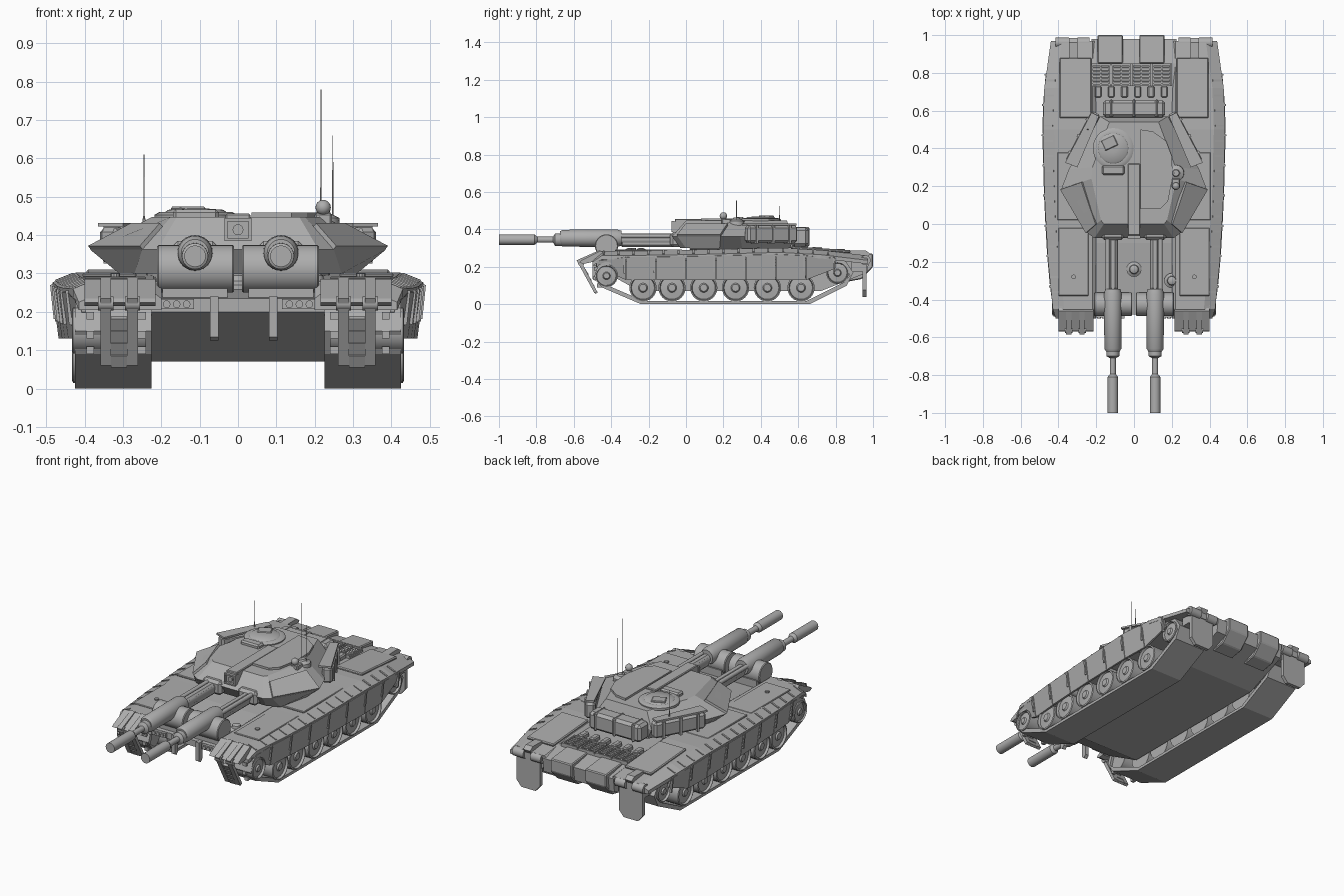
import bpy, bmesh
from math import sin, cos, pi, radians
from mathutils import Vector, Matrix

if "Cube" in bpy.data.objects:
    bpy.data.objects.remove(bpy.data.objects["Cube"], do_unlink=True)

GREY = (0.42, 0.42, 0.42, 1)
paint = bpy.data.materials.new("grey_paint")
paint.use_nodes = True
paint.diffuse_color = GREY
paint.node_tree.nodes["Principled BSDF"].inputs["Base Color"].default_value = GREY


def finish(name, bm, mirror=False, smooth=False, bevel=0):
    bmesh.ops.recalc_face_normals(bm, faces=bm.faces)
    me = bpy.data.meshes.new(name)
    bm.to_mesh(me)
    bm.free()
    me.materials.append(paint)
    ob = bpy.data.objects.new(name, me)
    bpy.context.collection.objects.link(ob)
    if smooth:
        bpy.context.view_layer.objects.active = ob
        bpy.ops.object.select_all(action="DESELECT")
        ob.select_set(True)
        bpy.ops.object.shade_smooth_by_angle(angle=radians(35))
    if bevel:
        m = ob.modifiers.new("bevel", "BEVEL")
        m.width, m.segments = bevel, 1
    if mirror:
        ob.modifiers.new("mirror", "MIRROR")
    return ob


def loft(name, rings, closed=False, **kw):
    """Skin a list of equal-length point rings, capping the ends."""
    bm = bmesh.new()
    rows = [[bm.verts.new(p) for p in r] for r in rings]
    n = len(rows[0])
    pairs = list(zip(rows, rows[1:])) + ([(rows[-1], rows[0])] if closed else [])
    for a, b in pairs:
        for i in range(n):
            j = (i + 1) % n
            bm.faces.new((a[i], a[j], b[j], b[i]))
    if not closed:
        bm.faces.new(rows[0])
        bm.faces.new(rows[-1])
    return finish(name, bm, **kw)


def prism(name, yz, x0, x1, **kw):
    return loft(name, [[(x, y, z) for y, z in yz] for x in (x0, x1)], **kw)


def slab(name, xy, z0, z1, **kw):
    return loft(name, [[(x, y, z) for x, y in xy] for z in (z0, z1)], **kw)


def box(name, centre, size, rot=(0, "Z"), **kw):
    bm = bmesh.new()
    m = Matrix.Translation(centre) @ Matrix.Rotation(radians(rot[0]), 4, rot[1])
    bmesh.ops.create_cube(bm, size=1, matrix=m @ Matrix.Diagonal((*size, 1)))
    return finish(name, bm, **kw)


def lathe(name, centre, axis, profile, n=24, **kw):
    """Turn (distance, radius) pairs round an axis through centre."""
    q = Vector(axis).to_track_quat("Z", "Y")
    rings = [[Vector(centre) + q @ Vector((r * cos(2 * pi * i / n), r * sin(2 * pi * i / n), d))
              for i in range(n)] for d, r in profile]
    return loft(name, rings, smooth=True, **kw)


X, Y, Z = (1, 0, 0), (0, 1, 0), (0, 0, 1)

# Hull tub, engine deck and nose
prism("hull", [(-.25, .07), (.72, .07), (.97, .17), (.98, .25), (.85, .275), (.5, .285),
               (-.1, .275), (-.36, .25), (-.48, .235), (-.48, .2)], -.225, .225)
slab("turret_ring", [(.24 * cos(a * pi / 16), .27 + .24 * sin(a * pi / 16)) for a in range(32)], .26, .31)

# Track bands, with a hollow inside for the wheels
path = [(-.24, 0), (.66, 0), (.86, .1), (.895, .17), (.85, .235), (.5, .255),
        (-.4, .24), (-.47, .21), (-.49, .15), (-.45, .09)]
mid = Vector((.2, .13))
inner = [(y + (.018 if y < mid.x else -.018), z + (.016 if z < mid.y else -.016)) for y, z in path]
loft("track_band", [[(x, y, z) for y, z in p] for x, p in
                    ((.225, path), (.425, path), (.425, inner), (.225, inner))], closed=True, mirror=True)
for y, z in ((-.46, .1), (-.48, .14), (-.478, .19)):
    for x in (.25, .385):
        box("track_lug", (x, y, z), (.02, .03, .02), mirror=True)

# Road wheels, idler and drive wheel
wheels = [(y, .088, .073) for y in (-.23, -.075, .095, .265, .435, .615)]
for y, z, r in wheels + [(-.425, .152, .06), (.81, .168, .06)]:
    lathe("road_wheel", (0, y, z), X, [(.24, r), (.43, r), (.433, r * .9), (.42, r * .84),
          (.424, r * .34), (.432, r * .26), (.432, r * .05)], mirror=True)
for y in (-.1, .2, .5):
    lathe("return_roller", (0, y, .215), X, [(.25, .022), (.41, .022)], n=12, mirror=True)

# Fenders, bowed outward along their length
stations = [(-.5, .415, .25), (-.45, .43, .285), (-.2, .455, .287), (.1, .472, .292),
            (.5, .483, .302), (.72, .475, .29), (.97, .44, .26)]


def fender_at(y):
    for a, b in zip(stations, stations[1:]):
        if a[0] <= y <= b[0]:
            t = (y - a[0]) / (b[0] - a[0])
            return a[1] + t * (b[1] - a[1]), a[2] + t * (b[2] - a[2])


loft("fender", [[(.2, y, z - .045), (.2, y, z - .015), (.22, y, z), (w - .06, y, z),
                 (w, y, z - .025), (w, y, z - .045)] for y, w, z in stations], mirror=True)
prism("front_mudguard", [(-.57, .225), (-.56, .235), (-.46, .285), (-.42, .27), (-.46, .235), (-.55, .215)],
      .215, .4, mirror=True)

# Skirt panels with hanger tabs on the fender edge
edges = [-.48 + i * .16 for i in range(9)]
for i, (a, b) in enumerate(zip(edges, edges[1:])):
    rings = []
    for y in (a + .002, b - .002):
        w, z = fender_at(y)
        low = .2 if y < -.4 else .19 if y > .78 else .13
        rings.append([(w + .003, y, z - .035), (w - .01, y, z - .03),
                      (w - .026, y, low), (w - .015, y, low)])
    loft("skirt_panel", rings, mirror=True)
    w, z = fender_at(b - .01)
    box("skirt_strap", (w - .003, b - .01, z - .075), (.012, .01, .09), (6, "Y"), mirror=True)
    for y in (a + .04, a + .12):
        w, z = fender_at(y)
        box("edge_tab", (w - .03, y, z - .012), (.05, .01, .008), (22, "Y"), mirror=True)

# Raised fender lids
box("front_fender_lid", (.32, -.2, .288), (.16, .36, .008), mirror=True, bevel=.003)
box("side_fender_lid", (.335, .2, .296), (.14, .36, .01), mirror=True, bevel=.003)
box("rear_fender_lid", (.31, .72, .292), (.17, .32, .016), (-4, "X"), mirror=True, bevel=.005)
lathe("fender_cap", (.32, -.28, .288), Z, [(0, .012), (.012, .012)], n=10, mirror=True)
prism("rear_fender_lamp", [(.8, .285), (.96, .288), (.985, .27), (.97, .25)], .3, .345, mirror=True)

# Front hanging flaps
for x in (.275, .345):
    prism("front_flap_arm", [(-.46, .29), (-.585, .235), (-.49, .06), (-.475, .068), (-.56, .228), (-.45, .28)],
          x - .014, x + .014, mirror=True)
    lathe("flap_hinge", (0, -.56, .222), X, [(x - .02, .018), (x + .02, .018)], n=12, mirror=True)
for i in range(4):
    box("flap_rubber", (.31, -.535 + .016 * i, .17 - .032 * i), (.042, .014, .036), (32, "X"), mirror=True)

# Rear mudflaps and their rolls
loft("rear_mudflap", [[(x, y, z) for x, z in ((.25, .22), (.4, .22), (.4, .075), (.37, .04), (.28, .04), (.25, .075))]
                      for y in (.945, .965)], mirror=True)
for x0, x1 in ((.235, .3), (.345, .415)):
    lathe("rear_roll", (0, .96, .235), X, [(x0, .027), (x1, .027)], n=14, mirror=True)
box("rear_bracket", (.32, .92, .2), (.16, .07, .05), mirror=True)

# Rear deck boxes, grilles and exhaust bars
for x in (-.125, .095):
    prism("rear_box", [(.85, .285), (1, .27), (1, .2), (.94, .135), (.86, .12), (.86, .2)], x - .067, x + .067, bevel=.005)
box("grille_base", (-.015, .79, .28), (.43, .12, .014))
for i in range(4):
    x = -.175 + i * .107
    for y in (.735, .845):
        box("grille_rail", (x, y, .288), (.1, .01, .016))
    for k in range(-1, 2):
        box("grille_rib", (x + k * .045, .79, .288), (.008, .12, .016))
    for k in range(5):
        box("grille_slat", (x, .752 + k * .019, .286), (.09, .008, .01), (25, "X"))
for i in range(6):
    box("deck_bar", (-.19 + i * .07, .7, .29), (.035, .06, .03), bevel=.006)

# Turret shell
lower = [(.2, -.03), (.27, 0), (.31, .18), (.28, .3), (.15, .56)]
belt = [(.21, -.075), (.25, -.045), (.385, .185), (.345, .29), (.18, .57)]
roof = [(.16, .0), (.175, .02), (.225, .24), (.22, .3), (.13, .54)]


def both(half):
    return half + [(-x, y) for x, y in reversed(half)]


loft("turret", [[(x, y, z) for x, y in both(r)] for r, z in ((lower, .3), (belt, .362), (roof, .447))])

# Applique plates laid on the cheek slopes
low_edge = [Vector((*belt[i], .364)) for i in (1, 2)]
top_edge = [Vector((*roof[i], .449)) for i in (2, 1)]
cheek = low_edge + [t.lerp(b, .3) for t, b in zip(top_edge, reversed(low_edge))]
out = Vector((.006, -.003, .008))
loft("cheek_plate", [[p - out for p in cheek], [p + out for p in cheek]], mirror=True)

# Turret side racks and rear bin
box("side_rack", (.27, .455, .375), (.055, .3, .09), (28, "Z"), mirror=True, bevel=.012)
for t in (-.1, 0, .1):
    box("rack_strap", (.273 - t * .47, .456 + t * .88, .375), (.062, .014, .098), (28, "Z"), mirror=True)
slab("rack_lid", [(.3, .3), (.365, .325), (.225, .59), (.185, .57)], .422, .432, mirror=True)
box("rear_bin", (0, .61, .36), (.33, .09, .1), bevel=.015)
for x in (-.12, 0, .12):
    box("bin_strap", (x, .612, .36), (.018, .098, .106), bevel=.008)

# Roof plates, sight and cupola
box("roof_spine", (0, .13, .445), (.065, .38, .022), bevel=.004)
slab("roof_hatch_plate", [(.035, .08), (.14, .08), (.18, .12), (.205, .25), (.2, .36),
                          (.17, .44), (.1, .49), (.035, .5)], .44, .459)
loft("front_sight", [[(x, y, z) for x, z in ((-.033, .385), (.033, .385), (.033, .442), (-.033, .442))]
                     for y in (-.065, .03)])
for x, z, sx, sz in ((0, .44, .07, .008), (0, .389, .07, .008), (-.031, .414, .008, .05), (.031, .414, .008, .05)):
    box("sight_frame", (x, -.07, z), (sx, .015, sz))
lathe("sight_lens", (0, -.064, .414), Y, [(-.008, .014), (0, .014)], n=16)
lathe("cupola", (-.11, .4, .44), Z, [(0, .108), (.013, .108), (.02, .095), (.02, .08), (.026, .072), (.03, .02)], n=28)
box("cupola_periscope", (-.11, .285, .452), (.12, .05, .03), bevel=.008)
box("cupola_lid", (-.13, .43, .468), (.075, .06, .012), (25, "Z"), bevel=.004)
lathe("sensor_post", (.222, .27, .41), Z, [(0, .045), (.035, .042), (.046, .02), (.055, .016)], n=16)
lathe("sensor_ball", (.222, .2, .472), Z, [(.02 * sin(radians(a)), .02 * cos(radians(a))) for a in range(-80, 81, 20)], n=16)
box("sensor_box", (.222, .215, .442), (.045, .05, .03), bevel=.005)
for x, y, top in ((.216, .27, .78), (.247, .27, .66), (-.245, .5, .61)):
    lathe("antenna", (x, y, 0), Z, [(.36, .005), (.44, .004), (.45, .0018), (top, .001)], n=6)

# Twin guns with sleeves, trunnion drums and recoil gear
lathe("gun_barrel", (.112, 0, .345), Y, [(-1, .019), (-1, .028), (-.81, .028), (-.795, .016), (-.71, .016),
      (-.7, .034), (-.6, .036), (-.35, .026), (0, .026)], mirror=True)
lathe("muzzle_bore", (.112, 0, .345), Y, [(-1.0, .019), (-.99, .006)], n=16, mirror=True)
lathe("gun_sleeve", (.112, 0, .353), Y, [(-.675, .036), (-.66, .045), (-.37, .047), (-.345, .04)], mirror=True)
box("recoil_gear", (.112, -.2, .338), (.042, .3, .065), mirror=True, bevel=.01)
lathe("recoil_tube", (.14, 0, .365), Y, [(-.36, .012), (-.03, .012)], n=12, mirror=True)
lathe("trunnion_drum", (0, -.425, .312), X, [(.01, .058), (.014, .062), (.207, .062), (.211, .058)], n=28, mirror=True)
box("gun_mount", (.112, -.41, .262), (.17, .1, .06), mirror=True)
box("mantlet", (.112, -.04, .345), (.12, .09, .08), mirror=True, bevel=.015)

# Bow fittings: lamps, tow hooks and periscope domes
for s in (-1, 1):
    box("lamp_bar", (s * .16, -.485, .22), (.09, .02, .026))
    for k in (-1, 0, 1):
        lathe("lamp", (s * .16 + k * .026, -.495, .22), Y, [(-.006, .007), (-.006, .01), (.005, .01)], n=12)
for x in (-.062, .092):
    prism("tow_hook", [(-.47, .24), (-.5, .24), (-.5, .135), (-.485, .125), (-.47, .14)], x - .011, x + .011)
for x, y in ((0, -.24), (.2, -.3)):
    lathe("bow_dome", (x, y, .25), Z, [(0, .04), (.02, .04), (.03, .025), (.045, .022), (.05, .012)], n=16)
